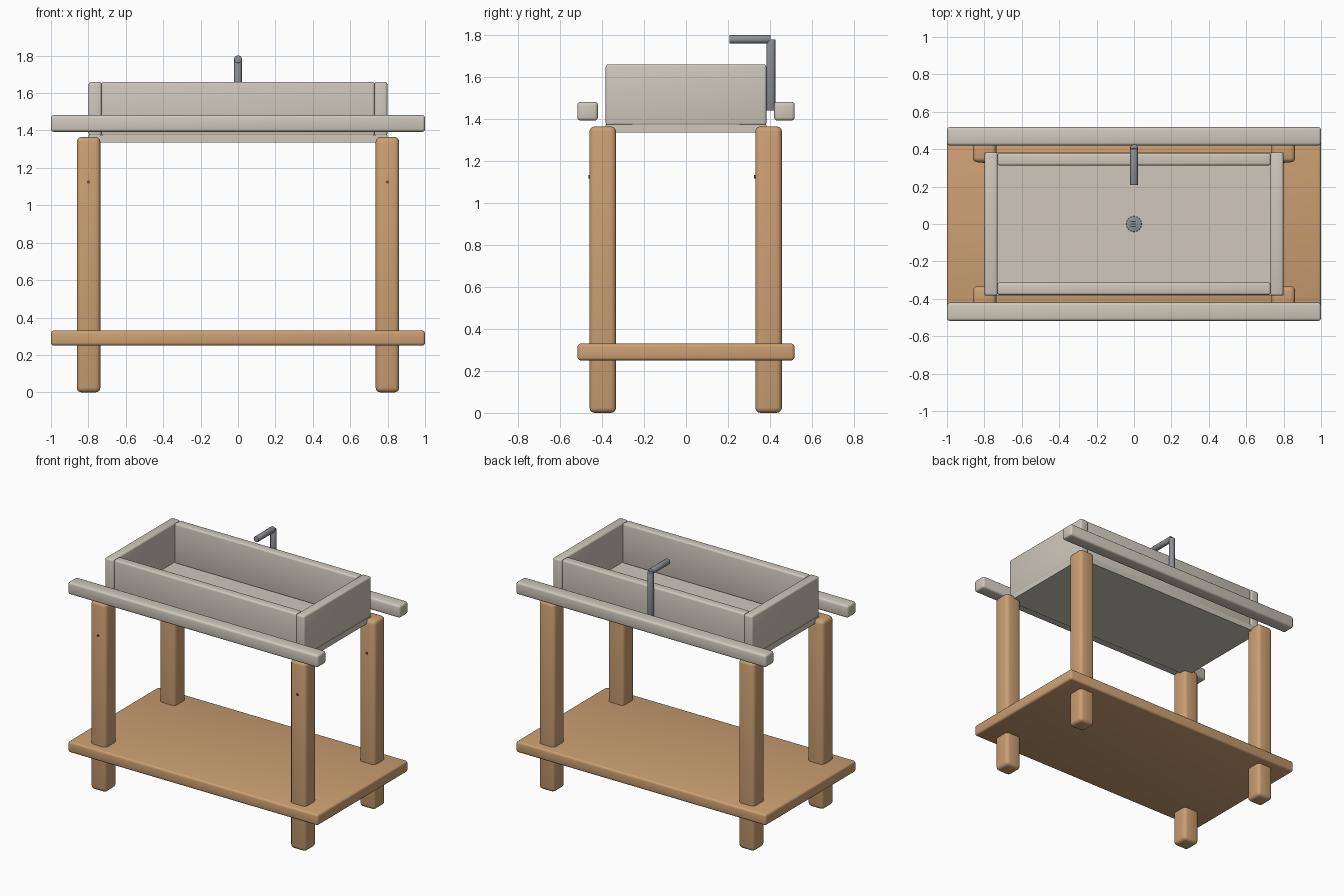
import bpy
import math

if "Cube" in bpy.data.objects:
    bpy.data.objects.remove(bpy.data.objects["Cube"])


def material(name, rgb):
    m = bpy.data.materials.new(name)
    m.diffuse_color = (*rgb, 1)
    m.use_nodes = True
    m.node_tree.nodes["Principled BSDF"].inputs["Base Color"].default_value = m.diffuse_color
    return m


WOOD = material("warm wood", (0.60, 0.35, 0.17))
STONE = material("pale stone", (0.62, 0.575, 0.50))
METAL = material("grey metal", (0.27, 0.28, 0.30))
DARK = material("dark metal", (0.06, 0.06, 0.065))
SCREW = material("dark brown", (0.16, 0.09, 0.04))


def finish(ob, name, mat):
    ob.name = name
    ob.data.materials.append(mat)
    bpy.ops.object.shade_smooth_by_angle(angle=math.radians(40))
    return ob


def box(name, x, y, z, mat, bevel=0.0, segments=3):
    """Box from (min, max) ranges, with rounded edges."""
    bpy.ops.mesh.primitive_cube_add(
        size=1, location=[(r[0] + r[1]) / 2 for r in (x, y, z)])
    ob = bpy.context.object
    ob.scale = [r[1] - r[0] for r in (x, y, z)]
    bpy.ops.object.transform_apply(location=False, rotation=False, scale=True)
    if bevel:
        mod = ob.modifiers.new("round edges", 'BEVEL')
        mod.width = bevel
        mod.segments = segments
        bpy.ops.object.modifier_apply(modifier=mod.name)
    return finish(ob, name, mat)


def rod(name, loc, radius, length, mat, along_y=False, sides=24, bevel=0.0):
    bpy.ops.mesh.primitive_cylinder_add(
        vertices=sides, radius=radius, depth=length, location=loc,
        rotation=(math.pi / 2 if along_y else 0, 0, 0))
    ob = bpy.context.object
    if bevel:
        mod = ob.modifiers.new("round rims", 'BEVEL')
        mod.width = bevel
        mod.segments = 2
        bpy.ops.object.modifier_apply(modifier=mod.name)
    return finish(ob, name, mat)


# Four legs, each with a screw in its front face
for sx, side in ((-1, "left"), (1, "right")):
    for y0, end in ((-0.46, "front"), (0.33, "back")):
        cx = sx * 0.799
        box(f"{end}_{side}_leg", (cx - 0.063, cx + 0.063), (y0, y0 + 0.127),
            (0, 1.365), WOOD, 0.025)
        rod(f"{end}_{side}_screw", (cx, y0, 1.125), 0.009, 0.01, SCREW,
            along_y=True, sides=12)

# Lower shelf
box("shelf", (-1, 1), (-0.517, 0.517), (0.25, 0.33), WOOD, 0.015)

# Long rails in front of and behind the basin
for s, end in ((-1, "front"), (1, "back")):
    y = sorted((s * 0.42, s * 0.518))
    box(f"{end}_rail", (-1, 1), y, (1.393, 1.482), STONE, 0.015)

# Basin: floor slab, end walls and long walls
box("basin_floor", (-0.798, 0.798), (-0.383, 0.383), (1.335, 1.375), STONE)
for s, end in ((-1, "left"), (1, "right")):
    x = sorted((s * 0.73, s * 0.798))
    box(f"basin_{end}_wall", x, (-0.383, 0.383), (1.37, 1.66), STONE, 0.012)
for s, end in ((-1, "front"), (1, "back")):
    y = sorted((s * 0.313, s * 0.379))
    box(f"basin_{end}_wall", (-0.73, 0.73), y, (1.37, 1.66), STONE, 0.012)

# Drain with three slots
rod("drain", (0, 0, 1.375), 0.042, 0.012, METAL, sides=32, bevel=0.002)
for i in (-1, 0, 1):
    box("drain_slot", (-0.018, 0.012), (i * 0.013 - 0.003, i * 0.013 + 0.003),
        (1.379, 1.3825), DARK)

# Tap: upright pipe and spout
rod("tap_pipe", (0, 0.405, 1.61), 0.021, 0.34, METAL, bevel=0.003)
rod("tap_spout", (0, 0.305, 1.78), 0.021, 0.195, METAL, along_y=True, bevel=0.003)
